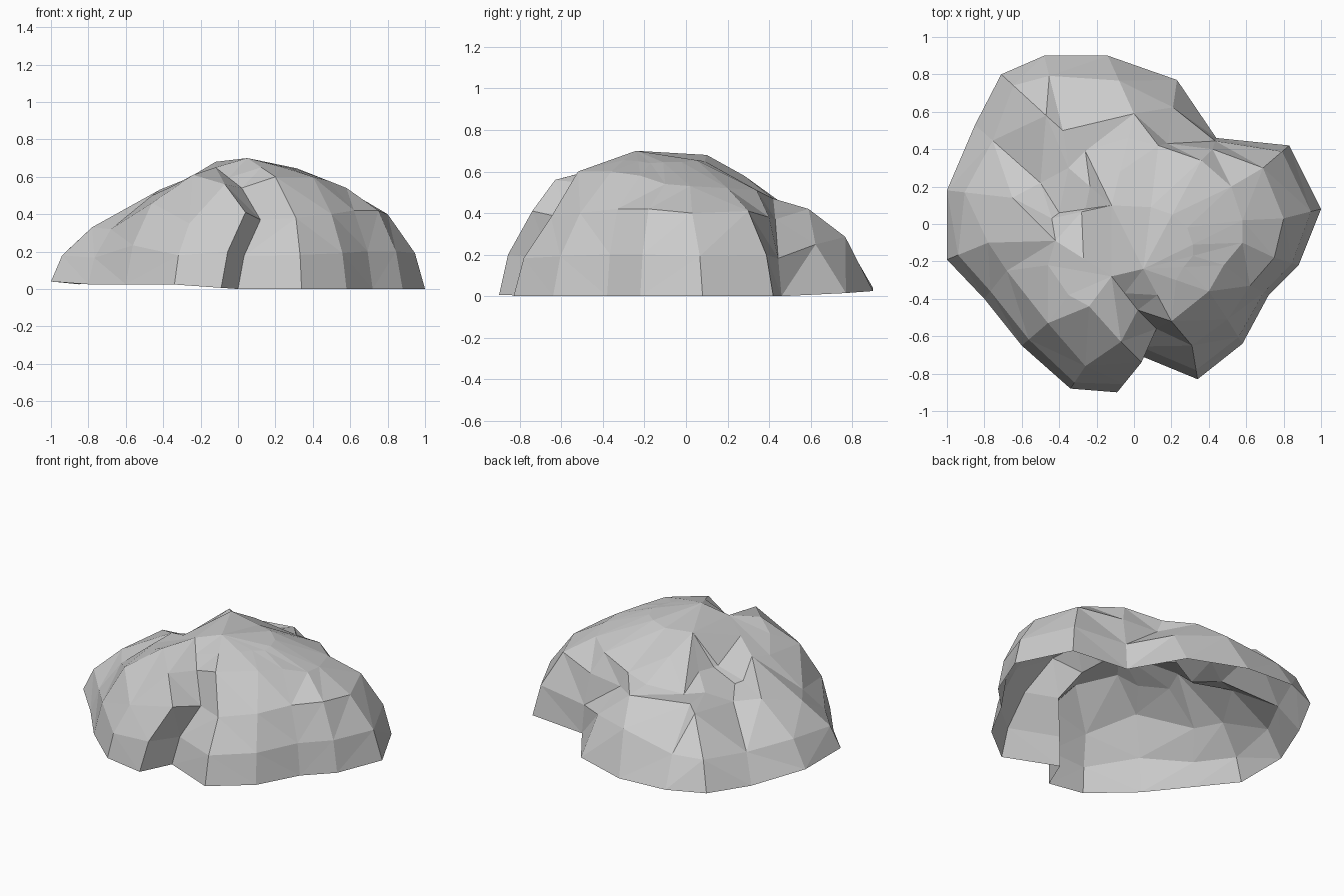
import bpy
import bmesh
from mathutils import Vector

default_cube = bpy.data.objects.get("Cube")
if default_cube:
    bpy.data.objects.remove(default_cube, do_unlink=True)

# Stone colour
stone = bpy.data.materials.new("pale_grey_stone")
stone.use_nodes = True
stone.diffuse_color = (0.6, 0.6, 0.6, 1)
shader = stone.node_tree.nodes["Principled BSDF"]
shader.inputs["Base Color"].default_value = stone.diffuse_color
shader.inputs["Roughness"].default_value = 0.9

# Ground outline, counter-clockwise from the right side
foot = [(1, .08), (.83, .42), (.44, .46), (.23, .77), (-.14, .9),
        (-.48, .9), (-.71, .8), (-.85, .53), (-1, .18), (-1, -.19),
        (-.8, -.4), (-.6, -.65), (-.34, -.88), (-.09, -.9), (0, -.69),
        (.34, -.83), (.58, -.64), (.72, -.38), (.88, -.22)]

# Shoulder outline, where the steep sides ease off
shoulder = [(.8, .03, .4), (.69, .3, .41), (.42, .4, .38), (.18, .43, .37),
            (0, .59, .42), (-.38, .5, .43), (-.47, .58, .42),
            (-.5, .22, .37), (-.65, .14, .4), (-.78, -.1, .33),
            (-.68, -.25, .32), (-.46, -.53, .46), (-.26, -.76, .35),
            (.04, -.74, .41), (.12, -.56, .37), (.31, -.65, .38),
            (.5, -.51, .4), (.62, -.33, .42), (.75, -.18, .42)]

# Crown outline: edge of the main dome, the rear gully and the front lobe
crown = [(.58, .02, .53), (.52, .2, .52), (.36, .34, .51), (.13, .42, .47),
         (-.03, .46, .45), (-.26, .39, .42), (-.35, .3, .42),
         (-.4, .06, .4), (-.44, .03, .42), (-.42, -.09, .53),
         (-.46, -.22, .5), (-.35, -.38, .55), (-.24, -.44, .61),
         (-.07, -.63, .56), (.02, -.46, .54), (.2, -.52, .6),
         (.4, -.36, .6), (.48, -.22, .58), (.58, -.1, .54)]

# Summit ridge corners, and how far the slopes below each one bulge
peak = Vector((.05, -.24, .7))
rear_ridge = Vector((-.12, .1, .68))
front_ridge = Vector((-.12, -.28, .65))
ridge = [peak] * 4 + [rear_ridge] * 5 + [front_ridge] * 6 + [peak] * 4
bulge = ([.03, .035, .05, .065, .015, 0] + [-.06] * 3
         + [0] * 7 + [.005, .01, .02])


def foot_height(x, y):
    """The left and rear rims lift slightly off the ground."""
    return min(0.025, max(0, -0.07 * x)) + (0.015 if y > 0.6 or x < -0.9 else 0)


def flank_point(low, high):
    """Rounded flank; the rear lobe breaks higher up than the rest."""
    rear = low.y > 0.75 and low.x > -0.4
    reach, rise = (0.43, 0.66) if rear else (0.27, 0.48)
    p = low.lerp(high, reach)
    p.z = low.z + (high.z - low.z) * rise
    return p


low = [Vector((x, y, foot_height(x, y))) for x, y in foot]
high = [Vector(p) for p in shoulder]
top = [Vector(p) for p in crown]
flank = [flank_point(a, b) for a, b in zip(low, high)]
slope = [p.lerp(r, 0.5) + Vector((0, 0, b)) for p, r, b in zip(top, ridge, bulge)]

# Open faceted shell skinned through the rings
bm = bmesh.new()
loops = [[bm.verts.new(p) for p in ring]
         for ring in (low, flank, high, top, slope, ridge)]
count = len(foot)
for lower, upper in zip(loops, loops[1:]):
    for i in range(count):
        j = (i + 1) % count
        bm.faces.new((lower[i], lower[j], upper[j], upper[i]))

# Close the summit, then weld the shared ridge corners
bm.faces.new((loops[-1][0], loops[-1][4], loops[-1][10]))
bmesh.ops.remove_doubles(bm, verts=loops[-1], dist=0.001)
bmesh.ops.triangulate(bm, faces=bm.faces[:], quad_method="SHORT_EDGE")

mesh = bpy.data.meshes.new("boulder")
bm.to_mesh(mesh)
bm.free()
mesh.materials.append(stone)
boulder = bpy.data.objects.new("boulder", mesh)
bpy.context.collection.objects.link(boulder)
